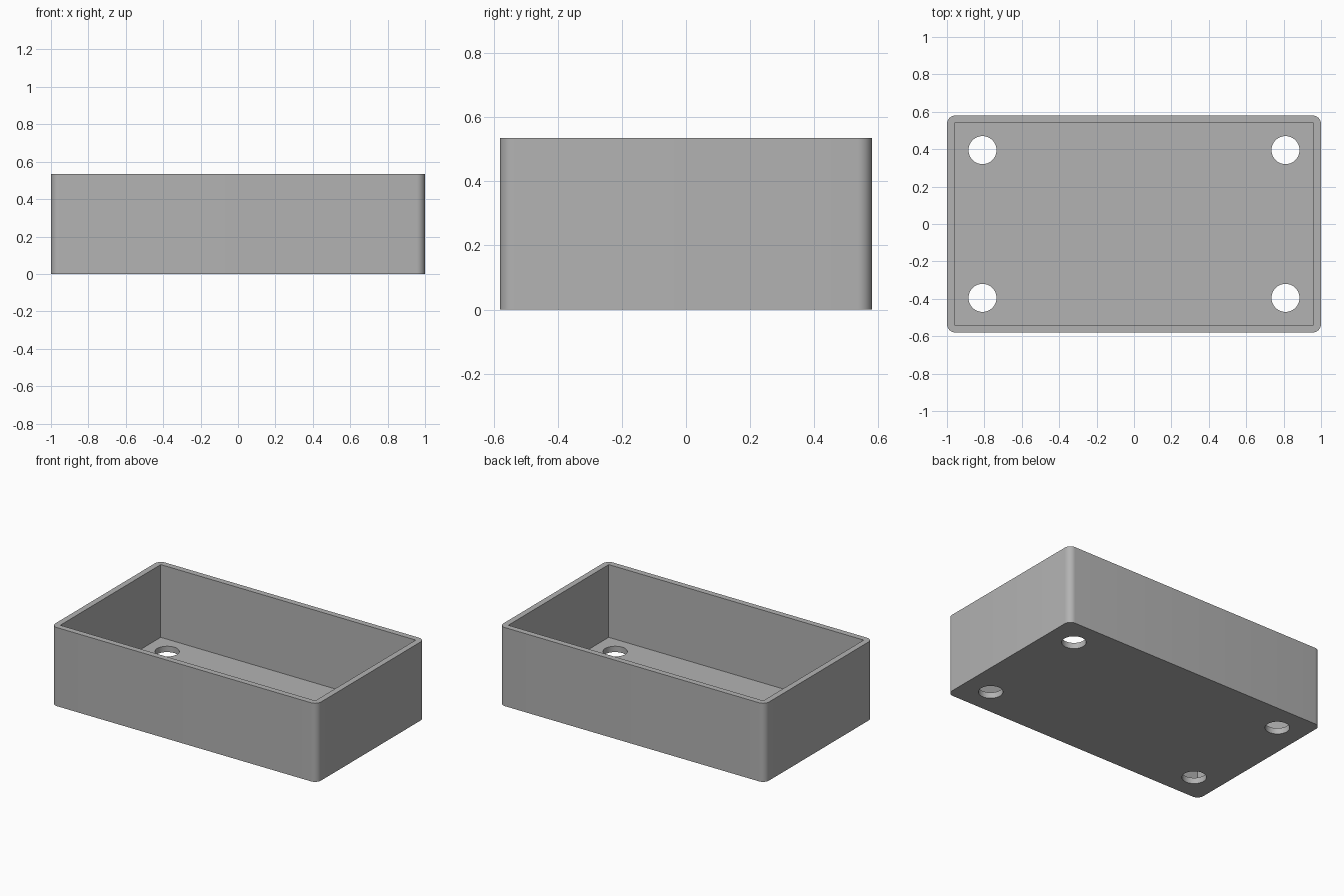
import bpy, bmesh, math

if "Cube" in bpy.data.objects:
    bpy.data.objects.remove(bpy.data.objects["Cube"], do_unlink=True)

HALF_X, HALF_Y, HEIGHT = 1.0, 0.58, 0.535
WALL, FLOOR, CORNER = 0.04, 0.04, 0.045
HOLE_X, HOLE_Y, HOLE_R = 0.81, 0.395, 0.075

grey = bpy.data.materials.new("Plain grey")
grey.use_nodes = True
colour = (0.45, 0.45, 0.45, 1)
grey.diffuse_color = colour
grey.node_tree.nodes["Principled BSDF"].inputs["Base Color"].default_value = colour


def add_object(name, bm):
    bmesh.ops.recalc_face_normals(bm, faces=bm.faces)
    mesh = bpy.data.meshes.new(name)
    bm.to_mesh(mesh)
    bm.free()
    mesh.materials.append(grey)
    obj = bpy.data.objects.new(name, mesh)
    bpy.context.collection.objects.link(obj)
    return obj


# Outer block with rounded upright corners
bm = bmesh.new()
bmesh.ops.create_cube(bm, size=1)
bmesh.ops.scale(bm, verts=bm.verts, vec=(2 * HALF_X, 2 * HALF_Y, HEIGHT))
bmesh.ops.translate(bm, verts=bm.verts, vec=(0, 0, HEIGHT / 2))
uprights = [e for e in bm.edges if abs(e.verts[0].co.z - e.verts[1].co.z) > 0.1]
bmesh.ops.bevel(bm, geom=uprights, offset=CORNER, segments=8, profile=0.5,
                affect='EDGES')

# Square-cornered cavity: inset the top and push it down to the floor
top = max(bm.faces, key=lambda f: f.calc_center_median().z)
rim = list(top.verts)
bmesh.ops.delete(bm, geom=[top], context='FACES_ONLY')
x, y = HALF_X - WALL, HALF_Y - WALL
corners = [(x, y), (-x, y), (-x, -y), (x, -y)]
upper = [bm.verts.new((cx, cy, HEIGHT)) for cx, cy in corners]
lower = [bm.verts.new((cx, cy, FLOOR)) for cx, cy in corners]
bm.faces.new(lower)
for i in range(4):
    j = (i + 1) % 4
    bm.faces.new((upper[i], upper[j], lower[j], lower[i]))

# Flat rim: a fan at each corner, a strip along each side
groups = []
for cx, cy in corners:
    arc = [v for v in rim if v.co.x * cx > 0 and v.co.y * cy > 0]
    mid = (math.copysign(HALF_X - CORNER, cx), math.copysign(HALF_Y - CORNER, cy))
    base = math.atan2(cy / abs(cy), cx / abs(cx))
    arc.sort(key=lambda v: (math.atan2(v.co.y - mid[1], v.co.x - mid[0])
                            - base + math.pi) % math.tau)
    groups.append(arc)
for i in range(4):
    j = (i + 1) % 4
    for a, b in zip(groups[i], groups[i][1:]):
        bm.faces.new((upper[i], a, b))
    bm.faces.new((upper[i], groups[i][-1], groups[j][0], upper[j]))
tray = add_object("open_box", bm)

# Four round holes through the floor
bm = bmesh.new()
for sx in (-1, 1):
    for sy in (-1, 1):
        made = bmesh.ops.create_cone(bm, cap_ends=True, segments=48,
                                     radius1=HOLE_R, radius2=HOLE_R, depth=0.2)
        bmesh.ops.translate(bm, verts=made["verts"],
                            vec=(sx * HOLE_X, sy * HOLE_Y, 0.02))
cutter = add_object("hole_cutter", bm)

cut = tray.modifiers.new("Floor holes", 'BOOLEAN')
cut.operation = 'DIFFERENCE'
cut.solver = 'EXACT'
cut.object = cutter
bpy.context.view_layer.objects.active = tray
tray.select_set(True)
bpy.ops.object.modifier_apply(modifier=cut.name)
bpy.data.objects.remove(cutter, do_unlink=True)

bpy.ops.object.shade_smooth_by_angle(angle=math.radians(30))
